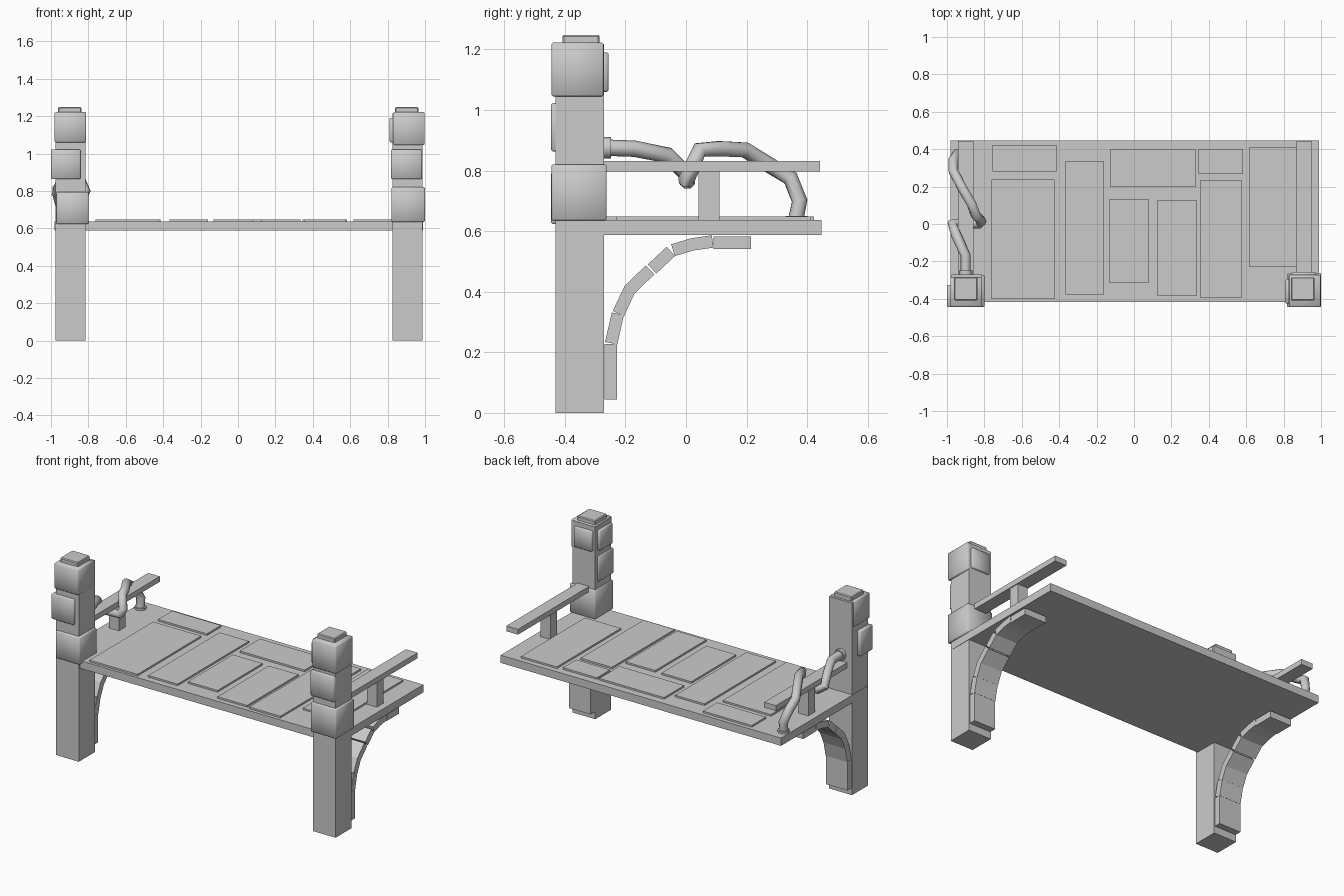
import bpy, bmesh, math
from mathutils import Vector

if "Cube" in bpy.data.objects:
    bpy.data.objects.remove(bpy.data.objects["Cube"])


def finish(name, bm, bevel=0.0, segments=1):
    bmesh.ops.recalc_face_normals(bm, faces=bm.faces[:])
    if bevel:
        bmesh.ops.bevel(bm, geom=bm.edges[:], offset=bevel, segments=segments,
                        affect='EDGES', profile=0.5)
    mesh = bpy.data.meshes.new(name)
    bm.to_mesh(mesh)
    bm.free()
    obj = bpy.data.objects.new(name, mesh)
    bpy.context.collection.objects.link(obj)
    return obj


def smooth(obj, angle=35):
    bpy.ops.object.select_all(action='DESELECT')
    obj.select_set(True)
    bpy.context.view_layer.objects.active = obj
    bpy.ops.object.shade_smooth_by_angle(angle=math.radians(angle))


def box(name, x, y, z, bevel=0.0):
    """Box from (min, max) pairs on each axis."""
    bm = bmesh.new()
    bmesh.ops.create_cube(bm, size=1)
    for v in bm.verts:
        v.co = Vector([(a + b) / 2 + c * (b - a) for (a, b), c in zip((x, y, z), v.co)])
    return finish(name, bm, bevel)


def slab_strip(name, points, x, thickness):
    """Bent stone slab: a y-z centre line thickened and extruded across x."""
    pts = [Vector(p) for p in points]
    left, right = [], []
    for i, p in enumerate(pts):
        d = (pts[min(i + 1, len(pts) - 1)] - pts[max(i - 1, 0)]).normalized()
        n = Vector((-d.y, d.x)) * thickness / 2
        left.append(p + n)
        right.append(p - n)
    bm = bmesh.new()
    rings = []
    for l, r in zip(left, right):
        rings.append([bm.verts.new((xx, q.x, q.y)) for xx, q in
                      ((x[0], l), (x[1], l), (x[1], r), (x[0], r))])
    for a, b in zip(rings, rings[1:]):
        for k in range(4):
            bm.faces.new((a[k], a[(k + 1) % 4], b[(k + 1) % 4], b[k]))
    bm.faces.new(rings[0])
    bm.faces.new(rings[-1])
    return finish(name, bm)


def tube(name, points, radius):
    curve = bpy.data.curves.new(name + "_path", 'CURVE')
    curve.dimensions = '3D'
    curve.bevel_depth = radius
    curve.bevel_resolution = 2
    curve.use_fill_caps = True
    s = curve.splines.new('POLY')
    s.points.add(len(points) - 1)
    for p, co in zip(s.points, points):
        p.co = (*co, 1)
    temp = bpy.data.objects.new(name + "_path", curve)
    bpy.context.collection.objects.link(temp)
    mesh = bpy.data.meshes.new_from_object(temp.evaluated_get(
        bpy.context.evaluated_depsgraph_get()))
    bpy.data.objects.remove(temp)
    obj = bpy.data.objects.new(name, mesh)
    bpy.context.collection.objects.link(obj)
    smooth(obj, 50)
    return obj


# Deck and raised paving slabs
box("deck", (-0.98, 0.988), (-0.417, 0.447), (0.588, 0.637))
slabs = [
    (-0.757, -0.414, 0.28, 0.422), (-0.762, -0.425, -0.40, 0.238),
    (-0.366, -0.16, -0.377, 0.337), (-0.126, 0.329, 0.198, 0.40),
    (-0.131, 0.078, -0.316, 0.134), (0.126, 0.334, -0.385, 0.128),
    (0.345, 0.583, 0.267, 0.40), (0.356, 0.575, -0.396, 0.235),
    (0.618, 0.87, -0.23, 0.412),
]
for i, (x0, x1, y0, y1) in enumerate(slabs):
    box(f"paving_slab_{i + 1}", (x0, x1), (y0, y1), (0.62, 0.648))

# Posts, caps, rails, rail supports
for side, x0, rail in (("left", -0.976, -0.90), ("right", 0.826, 0.91)):
    box(f"{side}_post", (x0, x0 + 0.16), (-0.43, -0.27), (0, 1.218))
    box(f"{side}_post_cap", (x0 + 0.013, x0 + 0.138), (-0.408, -0.285), (1.2, 1.248), 0.005)
    box(f"{side}_rail", (rail - 0.041, rail + 0.041), (-0.29, 0.443), (0.797, 0.831))
    box(f"{side}_rail_support", (rail - 0.035, rail + 0.035), (0.042, 0.11), (0.63, 0.80))

    # Stone arch brace under the deck
    arch = [
        [(-0.249, 0.045), (-0.249, 0.228)],
        [(-0.247, 0.23), (-0.225, 0.327)],
        [(-0.223, 0.328), (-0.187, 0.405), (-0.119, 0.472)],
        [(-0.112, 0.475), (-0.05, 0.533)],
        [(-0.043, 0.537), (0.02, 0.556), (0.088, 0.566)],
        [(0.09, 0.561), (0.215, 0.561)],
    ]
    for i, pts in enumerate(arch):
        slab_strip(f"{side}_arch_stone_{i + 1}", pts, (x0 + 0.003, x0 + 0.155), 0.041)

# Facing stones wrapped on the post corners
stones = {
    "left_top_stone": ((-0.981, -0.812), (-0.443, -0.285), (1.06, 1.222)),
    "left_middle_stone": ((-1.0, -0.842), (-0.445, -0.325), (0.863, 1.023)),
    "left_low_stone": ((-0.97, -0.80), (-0.445, -0.272), (0.623, 0.795)),
    "right_top_stone": ((0.83, 0.998), (-0.444, -0.272), (1.045, 1.222)),
    "right_middle_stone": ((0.818, 0.984), (-0.445, -0.295), (0.863, 1.023)),
    "right_low_stone": ((0.82, 1.0), (-0.444, -0.262), (0.635, 0.82)),
    "right_inner_plate": ((0.81, 0.84), (-0.425, -0.295), (1.06, 1.19)),
    "right_back_plate": ((0.842, 0.97), (-0.29, -0.256), (1.06, 1.19)),
}
for name, bounds in stones.items():
    smooth(box(name, *bounds, bevel=0.005), 60)

# Vine twisting around the left rail, with end collars
tube("vine", [
    (-0.90, -0.28, 0.876), (-0.90, -0.17, 0.872), (-0.95, -0.06, 0.85),
    (-0.972, 0.0, 0.79), (-0.93, 0.005, 0.764), (-0.83, 0.0, 0.767),
    (-0.815, 0.015, 0.80), (-0.845, 0.045, 0.868), (-0.87, 0.11, 0.872),
    (-0.92, 0.195, 0.868), (-0.965, 0.28, 0.815), (-0.965, 0.345, 0.775),
    (-0.945, 0.375, 0.70), (-0.94, 0.362, 0.635),
], 0.027)
tube("vine_post_collar", [(-0.90, -0.28, 0.875), (-0.90, -0.248, 0.875)], 0.036)
tube("vine_deck_collar", [(-0.94, 0.365, 0.63), (-0.94, 0.365, 0.65)], 0.036)
